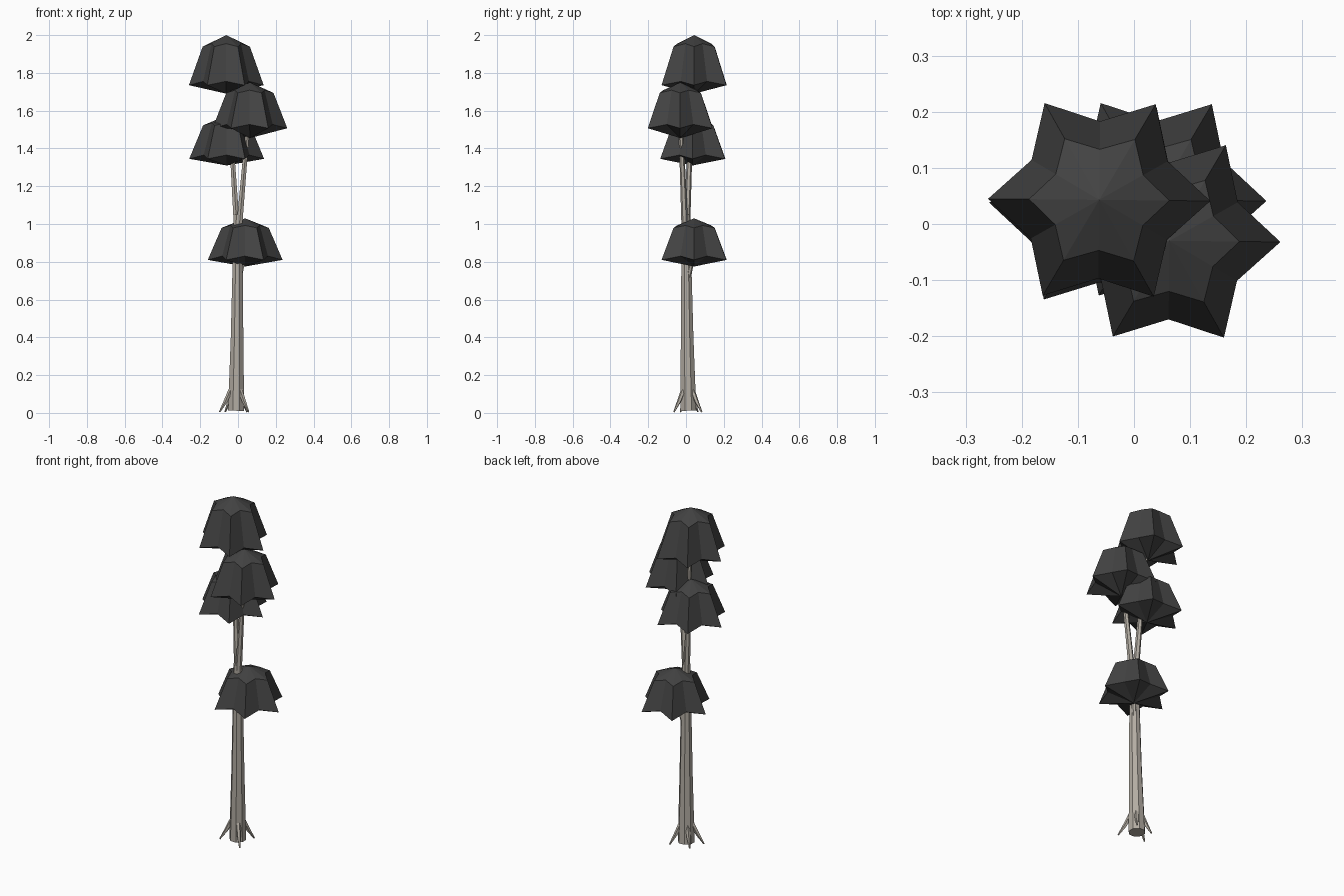
import bpy, bmesh, math
from mathutils import Vector

if "Cube" in bpy.data.objects:
    bpy.data.objects.remove(bpy.data.objects["Cube"])


def material(name, rgb):
    m = bpy.data.materials.new(name)
    m.diffuse_color = (*rgb, 1)
    m.use_nodes = True
    m.node_tree.nodes["Principled BSDF"].inputs["Base Color"].default_value = m.diffuse_color
    return m


bark = material("pale_bark", (0.45, 0.415, 0.365))
leaf = material("dark_foliage", (0.055, 0.055, 0.055))


def finish(name, bm, mat):
    bmesh.ops.recalc_face_normals(bm, faces=bm.faces)
    me = bpy.data.meshes.new(name)
    bm.to_mesh(me)
    bm.free()
    me.materials.append(mat)
    ob = bpy.data.objects.new(name, me)
    bpy.context.collection.objects.link(ob)
    return ob


def skin(bm, rings):
    for a, b in zip(rings, rings[1:]):
        n = len(a)
        for i in range(n):
            bm.faces.new((a[i], a[(i + 1) % n], b[(i + 1) % n], b[i]))


def limb(name, path, sides):
    """Tapered tube through (x, y, z, radius) points."""
    bm = bmesh.new()
    pts = [Vector(p[:3]) for p in path]
    rings = []
    for i, p in enumerate(pts):
        d = (pts[min(i + 1, len(pts) - 1)] - pts[max(i - 1, 0)]).normalized()
        q = Vector((0, 0, 1)).rotation_difference(d)
        ring = []
        for k in range(sides):
            a = math.tau * (k + 0.5) / sides
            ring.append(bm.verts.new(p + q @ Vector((math.cos(a), math.sin(a), 0)) * path[i][3]))
        rings.append(ring)
    skin(bm, rings)
    bm.faces.new(rings[0])
    bm.faces.new(rings[-1])
    return finish(name, bm, bark)


def canopy(name, x, y, top, rim, bottom):
    """Six-pointed star dome with a shallow pointed underside."""
    bm = bmesh.new()
    h = top - rim
    # (outer radius, outer z, notch radius, notch z) for each ring
    levels = [(0.125, top - 0.23 * h, 0.09, top - 0.17 * h),
              (0.198, rim, 0.14, rim + 0.02)]
    rings = []
    for ro, zo, ri, zi in levels:
        ring = []
        for k in range(12):
            a = math.tau * k / 12 - 0.01
            r, z = (ri, zi) if k % 2 else (ro, zo)
            ring.append(bm.verts.new((x + r * math.cos(a), y + r * math.sin(a), z)))
        rings.append(ring)
    skin(bm, rings)
    for ring, z in ((rings[0], top), (rings[1], bottom)):
        tip = bm.verts.new((x, y, z))
        for k in range(12):
            bm.faces.new((ring[k], ring[(k + 1) % 12], tip))
    return finish(name, bm, leaf)


# Trunk
limb("trunk", [(-0.01, 0.012, 0.012, 0.046), (-0.005, 0.006, 0.4, 0.036),
               (-0.002, 0.002, 0.78, 0.029), (0, -0.002, 1.05, 0.023)], 8)

# Roots
for i, (x, y) in enumerate([(0.058, -0.066), (0.05, 0.085), (-0.1, -0.03), (-0.07, 0.065)]):
    cx, cy = -0.01, 0.01
    at = lambda t: (cx + (x - cx) * t, cy + (y - cy) * t)
    limb(f"root_{i + 1}", [(*at(0.32), 0.12, 0.013), (*at(0.62), 0.06, 0.011),
                           (*at(0.97), 0.005, 0.004)], 5)

# Branches holding the crowns
limb("left_branch", [(-0.006, 0.004, 0.98, 0.018), (-0.028, 0.018, 1.33, 0.014),
                     (-0.056, 0.043, 1.8, 0.009)], 6)
limb("right_branch", [(0.006, -0.006, 0.98, 0.018), (0.036, -0.02, 1.33, 0.014),
                      (0.06, -0.03, 1.6, 0.01)], 6)
limb("low_branch", [(0, 0.005, 0.68, 0.015), (0.025, 0.028, 0.79, 0.012),
                    (0.04, 0.04, 0.9, 0.008)], 6)

# Foliage crowns
canopy("top_canopy", -0.062, 0.043, 2.0, 1.735, 1.69)
canopy("upper_canopy", 0.063, -0.03, 1.75, 1.507, 1.455)
canopy("middle_canopy", -0.06, 0.036, 1.575, 1.345, 1.31)
canopy("low_canopy", 0.038, 0.043, 1.03, 0.81, 0.775)
